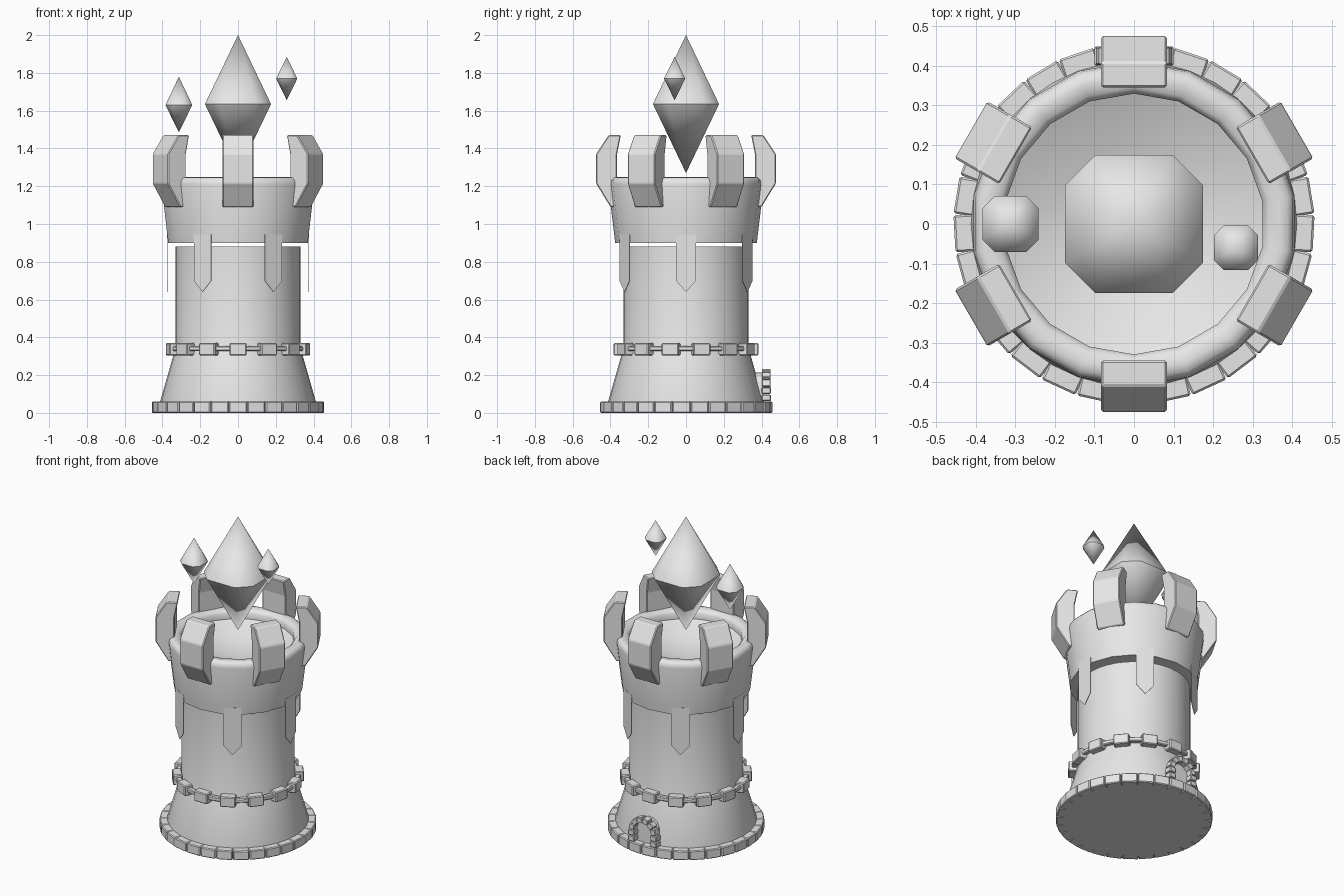
import bpy, bmesh
from math import radians, cos, sin, pi
from mathutils import Matrix, Vector

cube = bpy.data.objects.get("Cube")
if cube:
    bpy.data.objects.remove(cube, do_unlink=True)

stone = bpy.data.materials.new("grey_stone")
stone.use_nodes = True
GREY = (0.8, 0.8, 0.8, 1)
stone.diffuse_color = GREY
stone.node_tree.nodes["Principled BSDF"].inputs["Base Color"].default_value = GREY


def finish(bm, name, smooth=None, bevel=0):
    """Turn a bmesh into an object with shading and an optional bevel."""
    bmesh.ops.recalc_face_normals(bm, faces=bm.faces)
    mesh = bpy.data.meshes.new(name)
    bm.to_mesh(mesh)
    bm.free()
    mesh.materials.append(stone)
    obj = bpy.data.objects.new(name, mesh)
    bpy.context.collection.objects.link(obj)
    if smooth:
        mesh.shade_smooth()
        mesh.set_sharp_from_angle(angle=radians(smooth))
    if bevel:
        mod = obj.modifiers.new("Bevel", 'BEVEL')
        mod.width, mod.segments = bevel, 1
    return obj


def lathe(name, profile, sides, start=0, smooth=40):
    """Revolve (radius, height) points around z."""
    bm = bmesh.new()
    angles = [start + 2 * pi * i / sides for i in range(sides)]
    rings = [[bm.verts.new((r * cos(a), r * sin(a), z)) for a in angles] if r
             else [bm.verts.new((0, 0, z))] * sides for r, z in profile]
    for low, high in zip(rings, rings[1:]):
        for i in range(sides):
            j = (i + 1) % sides
            bm.faces.new(dict.fromkeys((low[i], low[j], high[j], high[i])))
    return finish(bm, name, smooth)


def turn(degrees):
    return Matrix.Rotation(radians(degrees), 4, 'Z')


def box(bm, matrix, centre, size):
    bmesh.ops.create_cube(bm, size=1, matrix=matrix @ Matrix.Translation(centre)
                          @ Matrix.Diagonal((*size, 1)))


def prism(bm, matrix, points, depth):
    """Extrude a flat outline, given as 3D points, along a vector."""
    face = bm.faces.new([bm.verts.new(matrix @ Vector(p)) for p in points])
    new = bmesh.ops.extrude_face_region(bm, geom=[face])["geom"]
    shift = matrix.to_3x3() @ Vector(depth)
    bmesh.ops.translate(bm, vec=shift,
                        verts=[v for v in new if isinstance(v, bmesh.types.BMVert)])
    bm.faces.new([v for v in face.verts]) if not face.is_valid else None


# Tower body: flared foot and plain shaft
lathe("tower_body", [(0, 0), (0.415, 0), (0.415, 0.05), (0.335, 0.33),
                     (0.33, 0.345), (0.33, 0.88), (0, 0.88)], 36)

# Flared head with a rounded rim and a shallow bowl
lathe("tower_head", [(0, 0.9), (0.375, 0.9), (0.412, 1.21), (0.408, 1.232),
                     (0.395, 1.245), (0.375, 1.248), (0.345, 1.243),
                     (0.33, 1.225), (0.33, 1.19), (0.2, 1.13), (0, 1.09)],
      18, radians(10), 50)

# Ring of blocks around the foot
bm = bmesh.new()
for i in range(29):
    box(bm, turn(-90 + 360 * i / 29), (0.425, 0, 0.03), (0.06, 0.094, 0.06))
finish(bm, "foot_blocks", bevel=0.005)

# Belt of large blocks joined by small links
bm = bmesh.new()
for i in range(14):
    angle = -90 + 360 * i / 14
    box(bm, turn(angle), (0.355, 0, 0.337), (0.055, 0.092, 0.065))
    box(bm, turn(angle + 180 / 14), (0.35, 0, 0.34), (0.03, 0.1, 0.026))
finish(bm, "belt_blocks", bevel=0.005)

# Curved battlements
bm = bmesh.new()
outline = [(0.345, 1.47), (0.41, 1.47), (0.476, 1.37), (0.476, 1.215),
           (0.4, 1.09), (0.345, 1.09), (0.365, 1.2), (0.365, 1.37)]
for i in range(6):
    prism(bm, turn(-90 + 60 * i), [(r, -0.083, z) for r, z in outline], (0, 0.166, 0))
finish(bm, "battlements", bevel=0.005)

# Pointed banners hanging from the head
bm = bmesh.new()
outline = [(-0.053, 0.945), (0.053, 0.945), (0.053, 0.7), (0, 0.64), (-0.053, 0.7)]
for i in range(6):
    prism(bm, turn(60 * i), [(0.372, y, z) for y, z in outline], (0.004, 0, 0))
finish(bm, "banners")

# Rear doorway: stone posts, arch stones and door panel
SPRING, ARCH = 0.135, 0.078
bm = bmesh.new()
for side in (-1, 1):
    for z in (0.08, 0.118):
        box(bm, turn(90), (0.425, side * ARCH, z), (0.048, 0.045, 0.034))
for i in range(6):
    swing = Matrix.Translation((0.425, 0, SPRING)) @ Matrix.Rotation(pi * (i + 0.5) / 6, 4, 'X')
    box(bm, turn(90) @ swing, (0, ARCH, 0), (0.046, 0.036, 0.038))
finish(bm, "door_stones", bevel=0.004)

bm = bmesh.new()
arc = [(ARCH * cos(pi * i / 8), SPRING + ARCH * sin(pi * i / 8)) for i in range(9)]
outline = [(ARCH, 0.05)] + arc + [(-ARCH, 0.05)]
prism(bm, turn(90), [(0.35, y, z) for y, z in outline], (0.06, 0, 0))
finish(bm, "door_panel")


# Floating crystals: eight-sided double points
def crystal(name, x, y, half, bottom, belt, top):
    bm = bmesh.new()
    ring = []
    for i in range(4):
        for side in (-0.56, 0.56):
            p = turn(90 * i) @ Vector((half, half * side, 0))
            ring.append(bm.verts.new((x + p.x, y + p.y, belt)))
    for z in (bottom, top):
        tip = bm.verts.new((x, y, z))
        for i in range(8):
            bm.faces.new((ring[i], ring[(i + 1) % 8], tip))
    finish(bm, name, smooth=46)


crystal("main_crystal", 0, 0, 0.175, 1.27, 1.635, 2.0)
crystal("right_small_crystal", -0.313, 0, 0.071, 1.485, 1.63, 1.78)
crystal("left_small_crystal", 0.258, -0.06, 0.056, 1.655, 1.77, 1.885)
